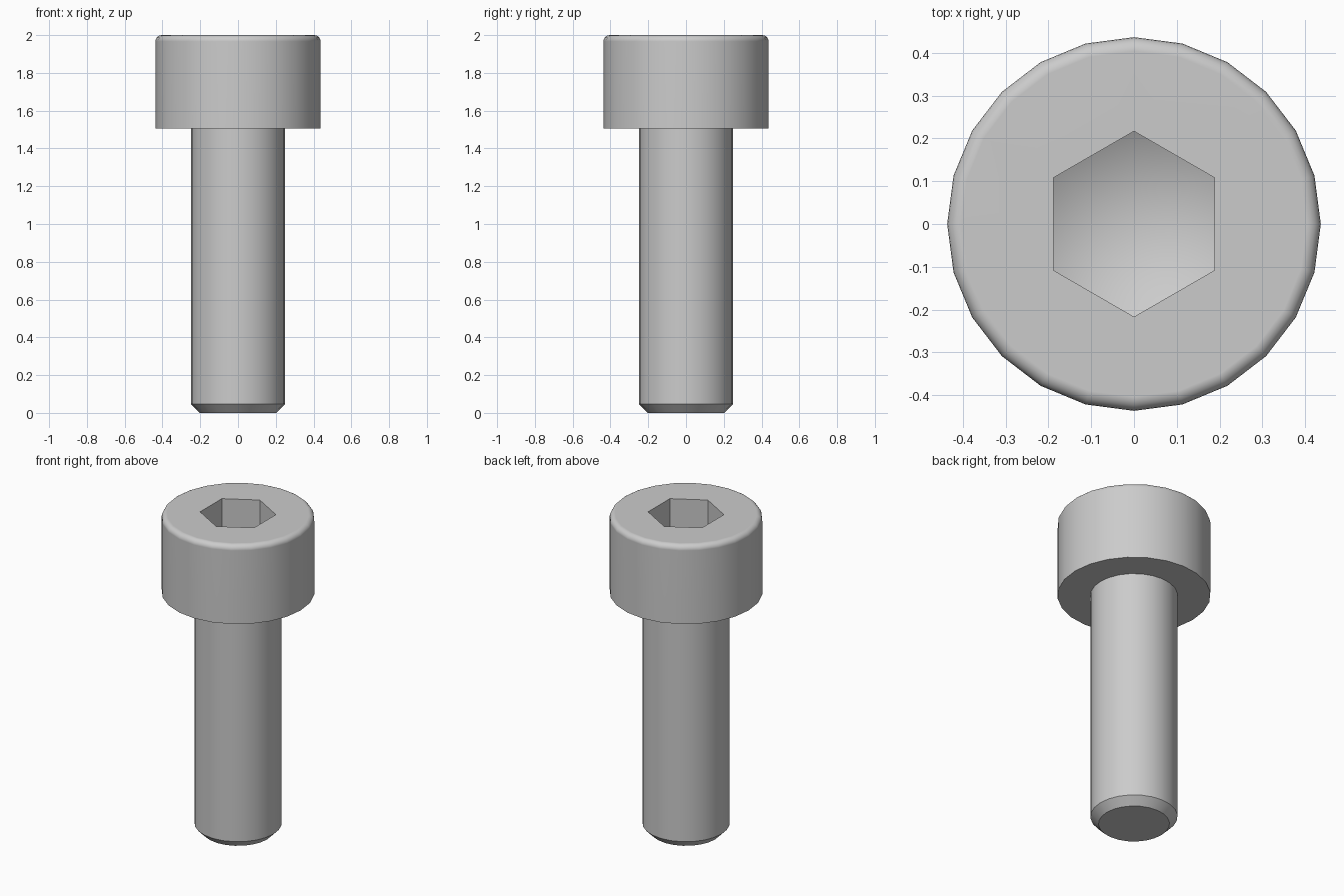
import bpy, bmesh, math

if "Cube" in bpy.data.objects:
    bpy.data.objects.remove(bpy.data.objects["Cube"])

SIDES = 24
steel = bpy.data.materials.new("steel_grey")
steel.diffuse_color = (0.6, 0.6, 0.6, 1)
steel.use_nodes = True
steel.node_tree.nodes["Principled BSDF"].inputs["Base Color"].default_value = steel.diffuse_color


def ring(bm, radius, z, sides=SIDES, start=0.0):
    return [bm.verts.new((radius * math.cos(start + math.tau * i / sides),
                          radius * math.sin(start + math.tau * i / sides), z))
            for i in range(sides)]


def bridge(bm, low, high):
    n = len(low)
    for i in range(n):
        j = (i + 1) % n
        bm.faces.new((low[i], low[j], high[j], high[i]))


def lathe(bm, profile):
    """Stack rings from (radius, z) pairs, joined by quads; return the rings."""
    rings = [ring(bm, r, z) for r, z in profile]
    for a, b in zip(rings, rings[1:]):
        bridge(bm, a, b)
    return rings


def finish(bm, name):
    mesh = bpy.data.meshes.new(name)
    bm.to_mesh(mesh)
    bm.free()
    mesh.materials.append(steel)
    obj = bpy.data.objects.new(name, mesh)
    bpy.context.collection.objects.link(obj)
    bpy.ops.object.select_all(action='DESELECT')
    obj.select_set(True)
    bpy.context.view_layer.objects.active = obj
    bpy.ops.object.shade_smooth_by_angle(angle=math.radians(35))
    # keep the flat faces flat next to the rounded rim
    mod = obj.modifiers.new("flat_faces", 'WEIGHTED_NORMAL')
    mod.keep_sharp = True
    return obj


# Shank: chamfered tip and straight cylinder, open where it meets the head
SHANK_R, HEAD_Z = 0.249, 1.505
bm = bmesh.new()
rings = lathe(bm, [(0.203, 0), (SHANK_R, 0.047), (SHANK_R, HEAD_Z)])
bm.faces.new(rings[0][::-1])
finish(bm, "shank")

# Head: underside, wall and rounded top rim
HEAD_R, FILLET, STEPS = 0.437, 0.033, 5
bm = bmesh.new()
profile = [(SHANK_R, HEAD_Z), (HEAD_R, HEAD_Z)]
for i in range(STEPS + 1):
    a = math.pi / 2 * i / STEPS
    profile.append((HEAD_R - FILLET + FILLET * math.cos(a),
                    2 - FILLET + FILLET * math.sin(a)))
rim = lathe(bm, profile)[-1]

# Hexagonal socket: straight walls with a shallow pointed floor
HEX_R, DEPTH = 0.217, 0.25
mouth = ring(bm, HEX_R, 2, 6, math.pi / 6)
base = ring(bm, HEX_R, 2 - DEPTH, 6, math.pi / 6)
tip = bm.verts.new((0, 0, 2 - DEPTH - HEX_R * math.tan(math.pi / 6)))
bridge(bm, mouth, base)
for i in range(6):
    j = (i + 1) % 6
    bm.faces.new((base[i], base[j], tip))
    # Flat top between rim and socket mouth
    arc = [rim[(2 + 4 * i + k) % SIDES] for k in range(5)]
    bm.faces.new(arc + [mouth[j], mouth[i]])
finish(bm, "socket_head")
